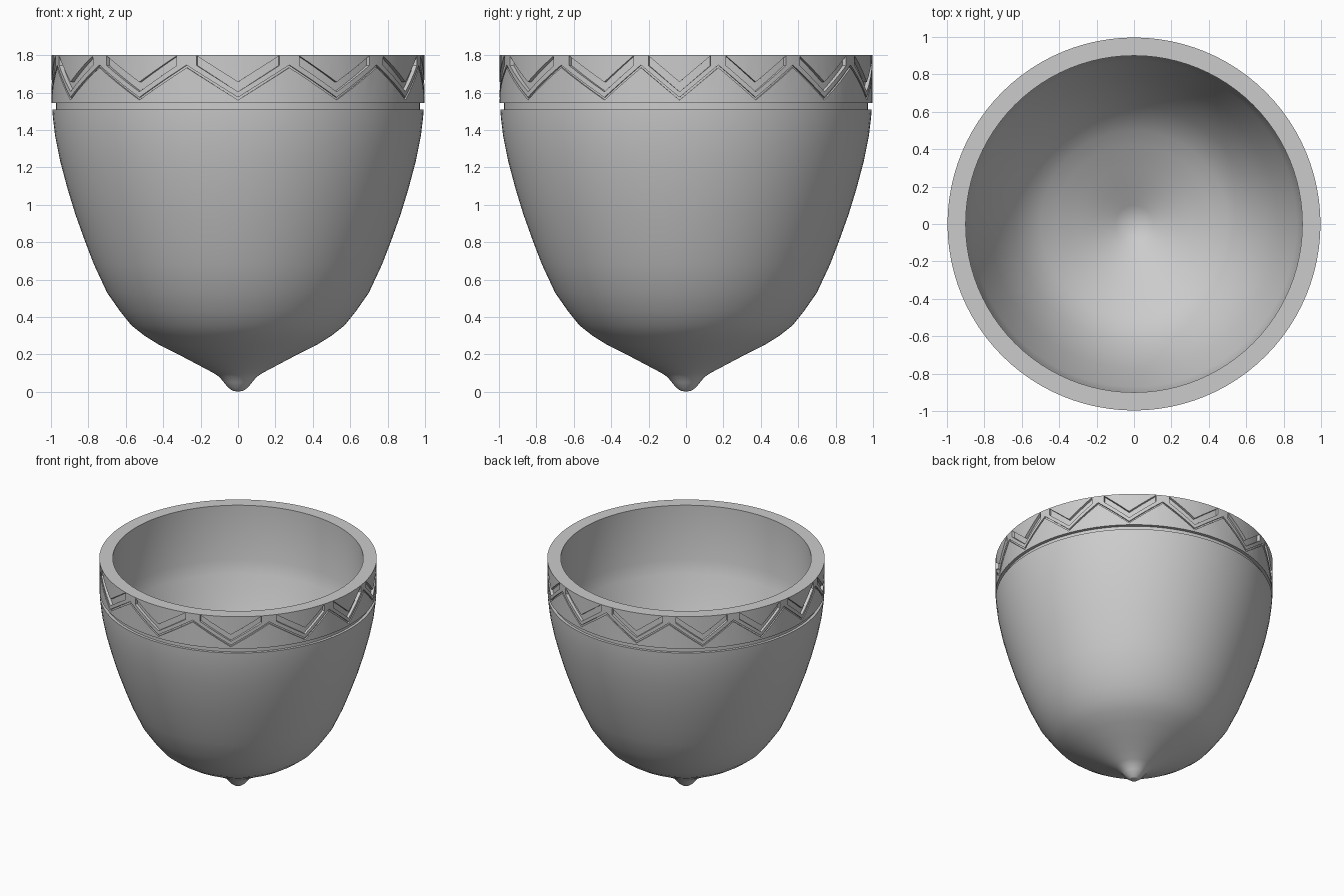
import bpy, bmesh
from math import sin, cos, radians, pi

if "Cube" in bpy.data.objects:
    bpy.data.objects.remove(bpy.data.objects["Cube"])

SEG = 96

def mesh_object(name, bm):
    bmesh.ops.recalc_face_normals(bm, faces=bm.faces)
    me = bpy.data.meshes.new(name)
    bm.to_mesh(me)
    bm.free()
    ob = bpy.data.objects.new(name, me)
    bpy.context.collection.objects.link(ob)
    return ob

def lathe(name, profile):
    # first and last profile points lie on the axis
    bm = bmesh.new()
    first = bm.verts.new((0, 0, profile[0][1]))
    last = bm.verts.new((0, 0, profile[-1][1]))
    rings = [[bm.verts.new((r * cos(2*pi*i/SEG), r * sin(2*pi*i/SEG), z)) for i in range(SEG)]
             for r, z in profile[1:-1]]
    for i in range(SEG):
        j = (i + 1) % SEG
        bm.faces.new((first, rings[0][j], rings[0][i]))
        bm.faces.new((last, rings[-1][i], rings[-1][j]))
        for a, b in zip(rings, rings[1:]):
            bm.faces.new((a[i], a[j], b[j], b[i]))
    return mesh_object(name, bm)

def add_ribbon(bm, path, h, r_in, r_out=1.03, closed=False, steps=4):
    # path of (angle from the front, z), wrapped round the rim as a solid strip
    pts = []
    for (a0, z0), (a1, z1) in zip(path, path[1:]):
        pts += [(a0 + (a1-a0)*k/steps, z0 + (z1-z0)*k/steps) for k in range(steps)]
    if not closed:
        pts.append(path[-1])
    secs = []
    for a, z in pts:
        x, y = sin(radians(a)), -cos(radians(a))
        secs.append([bm.verts.new((x*r, y*r, zz)) for r, zz in
                     ((r_in, z-h), (r_out, z-h), (r_out, z+h), (r_in, z+h))])
    pairs = list(zip(secs, secs[1:] + secs[:1])) if closed else list(zip(secs, secs[1:]))
    for s, t in pairs:
        for k in range(4):
            m = (k + 1) % 4
            bm.faces.new((s[k], s[m], t[m], t[k]))
    if not closed:
        bm.faces.new(secs[0])
        bm.faces.new(secs[-1][::-1])

# Pot body: outer wall with a band groove, flat rim, hollow inside
outer = [(0, 0), (.03, .006), (.055, .025), (.075, .05), (.1, .08), (.13, .1), (.2, .137),
         (.3, .19), (.42, .25), (.5, .3), (.57, .355), (.63, .43), (.7, .53), (.77, .68),
         (.82, .81), (.87, .95), (.91, 1.08), (.95, 1.23), (.978, 1.37), (.99, 1.47),
         (.993, 1.51), (.972, 1.51), (.972, 1.545), (.996, 1.545), (.997, 1.8)]
inner = [(.9, 1.8), (.9, 1.37), (.87, 1.27), (.82, 1.13), (.77, 1.0), (.7, .85), (.63, .75),
         (.57, .675), (.5, .62), (.42, .57), (.3, .505), (.2, .45), (.1, .395), (0, .345)]
pot = lathe("pot", outer + inner)

# Carved chevrons and the thin zigzag line under them
half = [32, 64, 88, 112, 138, 166]
angles = [0] + half + [360 - a for a in reversed(half)]
bm = bmesh.new()
zigzag = []
for i, a in enumerate(angles):
    left = a - (angles[i-1] - (360 if i == 0 else 0))
    right = (angles[i+1] if i + 1 < len(angles) else 360) - a
    add_ribbon(bm, [(a - .4*left, 1.77), (a, 1.63), (a + .4*right, 1.77)], .026, .975)
    zigzag += [(a, 1.567), (a + right/2, 1.74)]
zigzag.append((360, 1.567))
add_ribbon(bm, zigzag, .007, .985, closed=True)
cutter = mesh_object("carving_cutter", bm)
cutter.hide_render = True
cutter.hide_set(True)

carve = pot.modifiers.new("carving", 'BOOLEAN')
carve.operation = 'DIFFERENCE'
carve.solver = 'EXACT'
carve.object = cutter

bpy.context.view_layer.objects.active = pot
pot.select_set(True)
bpy.ops.object.modifier_apply(modifier=carve.name)
bpy.data.objects.remove(cutter)
bpy.ops.object.shade_smooth_by_angle(angle=radians(18))
